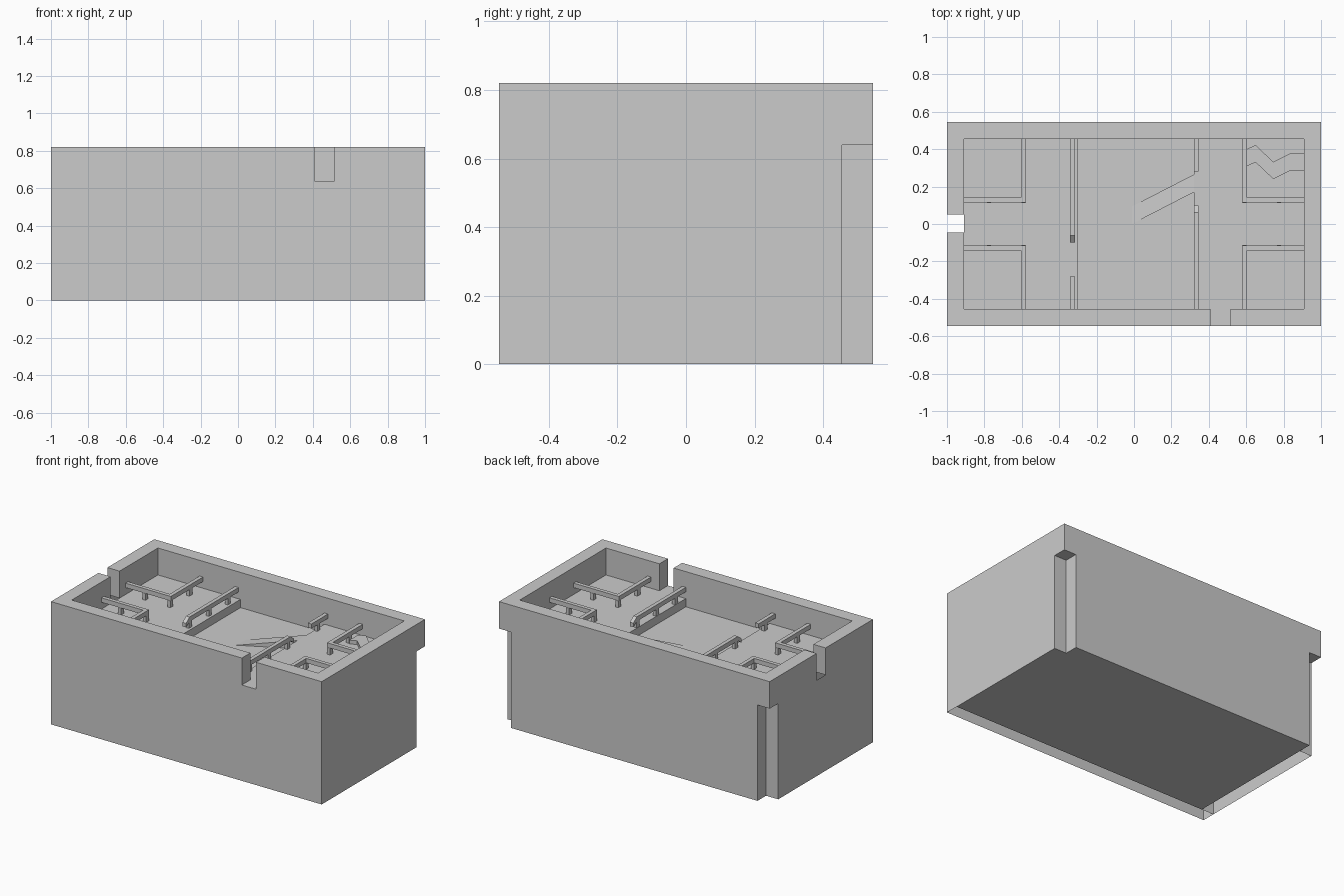
import bpy, bmesh
from mathutils import Vector

if "Cube" in bpy.data.objects:
    bpy.data.objects.remove(bpy.data.objects["Cube"])

X, Y, T = 1.0, 0.545, 0.09        # outer half sizes and wall thickness
XI, YI = X - T, Y - T             # inner half sizes
TOP, DECK, PIT = 0.82, 0.64, 0.585
R0, R1 = 0.685, 0.715             # rail underside and top
W = 0.026                         # rail width


def prism(name, pts, axis, a, b, open_at=()):
    """Extrude a 2D profile along an axis; level faces at heights in open_at are left open."""
    def place(p, d):
        return {'x': (d, p[0], p[1]), 'y': (p[0], d, p[1]), 'z': (p[0], p[1], d)}[axis]
    bm = bmesh.new()
    lo = [bm.verts.new(place(p, a)) for p in pts]
    hi = [bm.verts.new(place(p, b)) for p in pts]
    bm.faces.new(lo)
    bm.faces.new(hi)
    n = len(pts)
    for i in range(n):
        j = (i + 1) % n
        bm.faces.new((lo[i], lo[j], hi[j], hi[i]))
    bmesh.ops.recalc_face_normals(bm, faces=bm.faces)
    doomed = [f for f in bm.faces for z, low, high in open_at
              if all(abs(v.co.z - z) < 1e-5 and low <= v.co.y <= high for v in f.verts)]
    if doomed:
        bmesh.ops.delete(bm, geom=doomed, context='FACES')
    me = bpy.data.meshes.new(name)
    bm.to_mesh(me)
    bm.free()
    ob = bpy.data.objects.new(name, me)
    bpy.context.collection.objects.link(ob)
    return ob


def box(name, x0, x1, y0, y1, z0, z1):
    return prism(name, [(x0, y0), (x1, y0), (x1, y1), (x0, y1)], 'z', z0, z1)


def post(x, y):
    box("rail_post", x - 0.011, x + 0.011, y - 0.015, y + 0.015, DECK, R0)


# Front wall with a doorway notch, hollow and open below
prism("front_wall", [(-X, 0), (X, 0), (X, TOP), (0.515, TOP), (0.515, DECK),
                     (0.41, DECK), (0.41, TOP), (-X, TOP)],
      'y', -Y, -YI, [(0, -1, 1)])

# Left wall with an open notch and an undercut back corner, hollow below
prism("left_wall", [(-YI, 0), (YI, 0), (YI, DECK), (Y, DECK), (Y, TOP), (0.05, TOP),
                    (0.05, DECK), (-0.045, DECK), (-0.045, TOP), (-YI, TOP)],
      'x', -X, -XI, [(0, -1, 1), (DECK, -0.1, 0.1)])

# Right wall with an undercut back corner
prism("right_wall", [(-YI, 0), (YI, 0), (YI, DECK), (Y, DECK), (Y, TOP), (-YI, TOP)],
      'x', XI, X)

# Back wall between the corners
box("back_wall", -XI, XI, YI, Y, 0, TOP)

# Base with two raised decks and a sunken middle
prism("base_floor", [(-XI, 0), (XI, 0), (XI, DECK), (0.32, DECK), (0.32, PIT),
                     (-0.30, PIT), (-0.30, DECK), (-XI, DECK)], 'y', -YI, YI)

# Slanted ramp from the sunken floor up to the right deck
ramp = prism("ramp", [(-0.01, PIT), (0.32, PIT), (0.32, DECK)], 'y', 0.0, 0.095)
for v in ramp.data.vertices:
    v.co.y += (v.co.x + 0.01) * 0.515

# Zigzag block in the back right room
zig = [(0.605, 0.31), (0.65, 0.33), (0.745, 0.24), (0.835, 0.285), (XI, 0.285)]
prism("zigzag_block", zig + [(x, y + 0.092) for x, y in reversed(zig)], 'z', DECK, DECK + 0.025)

# L-shaped railings round the four corner rooms
for sx in (-1, 1):
    for sy in (-1, 1):
        xs, ys = 0.577, 0.115
        pts = [(xs, ys), (XI, ys), (XI, ys + W), (xs + W, ys + W), (xs + W, YI), (xs, YI)]
        prism("room_rail", [(sx * x, sy * y) for x, y in pts], 'z', R0, R1)
        for px, py in ((0.59, 0.128), (0.775, 0.128), (0.59, 0.33)):
            post(sx * px, sy * py)


# Deck edge railings, with the free end dipping down where asked
def edge_rail(x, y_wall, y_end, posts, dip):
    s = 1 if y_end > y_wall else -1
    prof = [(y_wall, R0), (y_wall, R1), (y_end - s * 0.037 * dip, R1)]
    if dip:
        prof += [(y_end, R1 - 0.028), (y_end, R0 - 0.025), (y_end - s * 0.037, R0)]
    else:
        prof += [(y_end, R0)]
    prism("edge_rail", prof, 'x', x, x + W)
    for y in posts:
        post(x + W / 2, y)


edge_rail(-0.341, YI, -0.098, (-0.05, 0.16, 0.36), 1)
edge_rail(-0.341, -YI, -0.28, (-0.36,), 0)
edge_rail(0.32, -YI, 0.098, (-0.36, -0.16, 0.045), 1)
edge_rail(0.32, YI, 0.28, (0.36,), 0)
